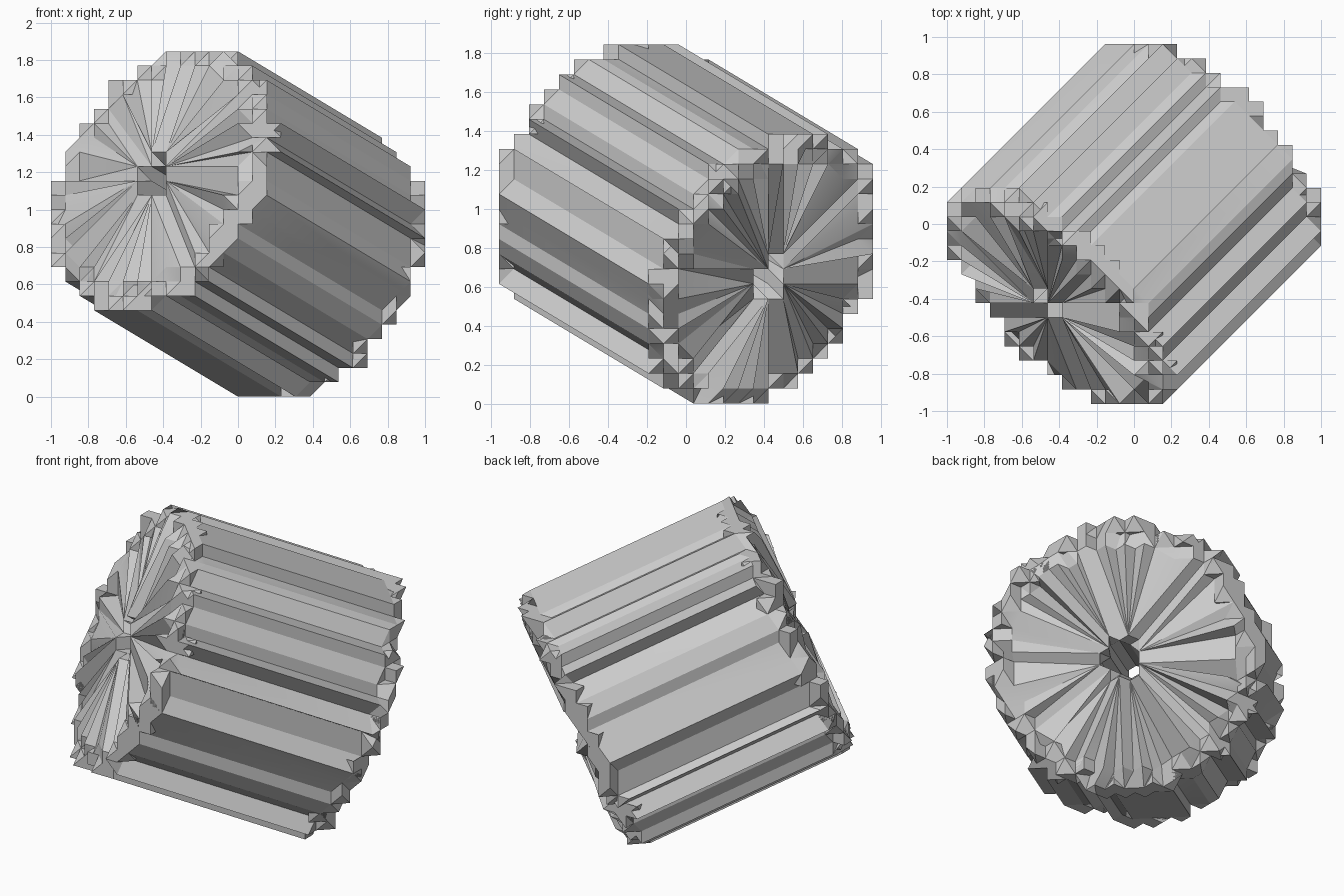
import bpy, bmesh, math, random
from mathutils import Vector

cube = bpy.data.objects.get("Cube")
if cube:
    bpy.data.objects.remove(cube, do_unlink=True)

random.seed(4)
CELL = 1 / 13                      # grid pitch of the chunky surface
RADIUS, HALF = 0.75, 0.67          # drum radius and half length
CENTRE = Vector((0, 0, 12 * CELL))
STEP = Vector((5, 5, -3)) * CELL   # whole grid steps along the axis
AXIS = STEP.normalized()
EDGE = STEP.length
U = AXIS.cross(Vector((0, 0, 1))).normalized()
V = AXIS.cross(U)

grey = bpy.data.materials.new("plain grey")
grey.use_nodes = True
tone = (0.6, 0.6, 0.6, 1)
grey.diffuse_color = tone
grey.node_tree.nodes["Principled BSDF"].inputs["Base Color"].default_value = tone


def snap(p):
    return Vector((round(p.x / CELL) * CELL,
                   (math.floor(p.y / CELL) + 0.5) * CELL,
                   round(p.z / CELL) * CELL))


def finish(bm, name):
    mesh = bpy.data.meshes.new(name)
    bm.to_mesh(mesh)
    bm.free()
    mesh.materials.append(grey)
    ob = bpy.data.objects.new(name, mesh)
    bpy.context.collection.objects.link(ob)
    bpy.ops.object.select_all(action='DESELECT')
    ob.select_set(True)
    bpy.context.view_layer.objects.active = ob
    bpy.ops.object.shade_smooth_by_angle(angle=math.radians(20))


# Ridged drum with a bore: a turned profile whose points snap to the grid.
# Each entry is radius, height and how far the ridges alternate in each.
half_profile = [(0.755, EDGE, 0.02, 0), (0.735, 0.64, 0, 0),
                (0.64, 0.67, 0, 0.02), (0.11, 0.69, 0, 0), (0.11, EDGE, 0, 0)]
profile = half_profile + [(r, -h, dr, -dh) for r, h, dr, dh in reversed(half_profile)]
COUNT = 72
bm = bmesh.new()
rings = []
for r, h, dr, dh in profile:
    ring = []
    for i in range(COUNT):
        t = math.tau * i / COUNT
        wave = 1 if i % 2 else -1
        out = (U * math.cos(t) + V * math.sin(t)) * (r + dr * wave)
        ring.append(bm.verts.new(snap(CENTRE + AXIS * (h + dh * wave) + out)))
    rings.append(ring)
for k, low in enumerate(rings):
    high = rings[(k + 1) % len(rings)]
    for i in range(COUNT):
        j = (i + 1) % COUNT
        bm.faces.new((low[i], low[j], high[j], high[i]))
bmesh.ops.remove_doubles(bm, verts=bm.verts, dist=0.001)
finish(bm, "ridged_drum")


# Stepped blocks around each rim: only the exposed faces of the grid cells
def cell_centre(c):
    return Vector(((c[0] + 0.5) * CELL, c[1] * CELL, (c[2] + 0.5) * CELL))


def measure(c):
    d = cell_centre(c) - CENTRE
    h = d.dot(AXIS)
    return (d - AXIS * h).length, h


def solid(c):
    r, h = measure(c)
    return r < RADIUS and abs(h) < HALF


# Slice a protruding block corner off with a triangle
def cut_corner(bm, v):
    faces = list(v.link_faces)
    ends = [e.other_vert(v) for e in v.link_edges]
    outward = v.co * 3 - sum((e.co for e in ends), Vector())
    normal = (ends[1].co - ends[0].co).cross(ends[2].co - ends[0].co)
    if normal.dot(outward) < 0:
        ends.reverse()
    for f in faces:
        bm.faces.new([w for w in f.verts if w != v])
    bm.faces.new(ends)
    bm.verts.remove(v)


def stepped_rim(name, side):
    bm = bmesh.new()
    span = range(-14, 15)
    for c in ((x, y, z + 12) for x in span for y in span for z in span):
        r, h = measure(c)
        if not solid(c) or r < 0.64 or h * side < 0.57:
            continue
        for axis in range(3):
            for sign in (-1, 1):
                step = Vector((0, 0, 0))
                step[axis] = sign
                if solid([a + int(b) for a, b in zip(c, step)]):
                    continue
                a, b = Vector((0, 0, 0)), Vector((0, 0, 0))
                a[(axis + 1) % 3] = 1
                b[(axis + 2) % 3] = sign
                mid = cell_centre(c)
                corners = (step - a - b, step + a - b, step + a + b, step - a + b)
                bm.faces.new([bm.verts.new(mid + q * CELL / 2) for q in corners])
    bmesh.ops.remove_doubles(bm, verts=bm.verts, dist=0.001)
    for v in list(bm.verts):
        whole = all(len(f.verts) == 4 for f in v.link_faces)
        if len(v.link_edges) == 3 and len(v.link_faces) == 3 and whole:
            # only outward corners, where all three edges run back inside
            d = v.co - CENTRE
            out = d - AXIS * d.dot(AXIS) * 0.5
            mean = sum((e.other_vert(v).co for e in v.link_edges), Vector()) / 3
            if (v.co - mean).dot(out) > 0 and random.random() < 0.8:
                cut_corner(bm, v)
    finish(bm, name)


stepped_rim("front_rim", -1)
stepped_rim("back_rim", 1)
